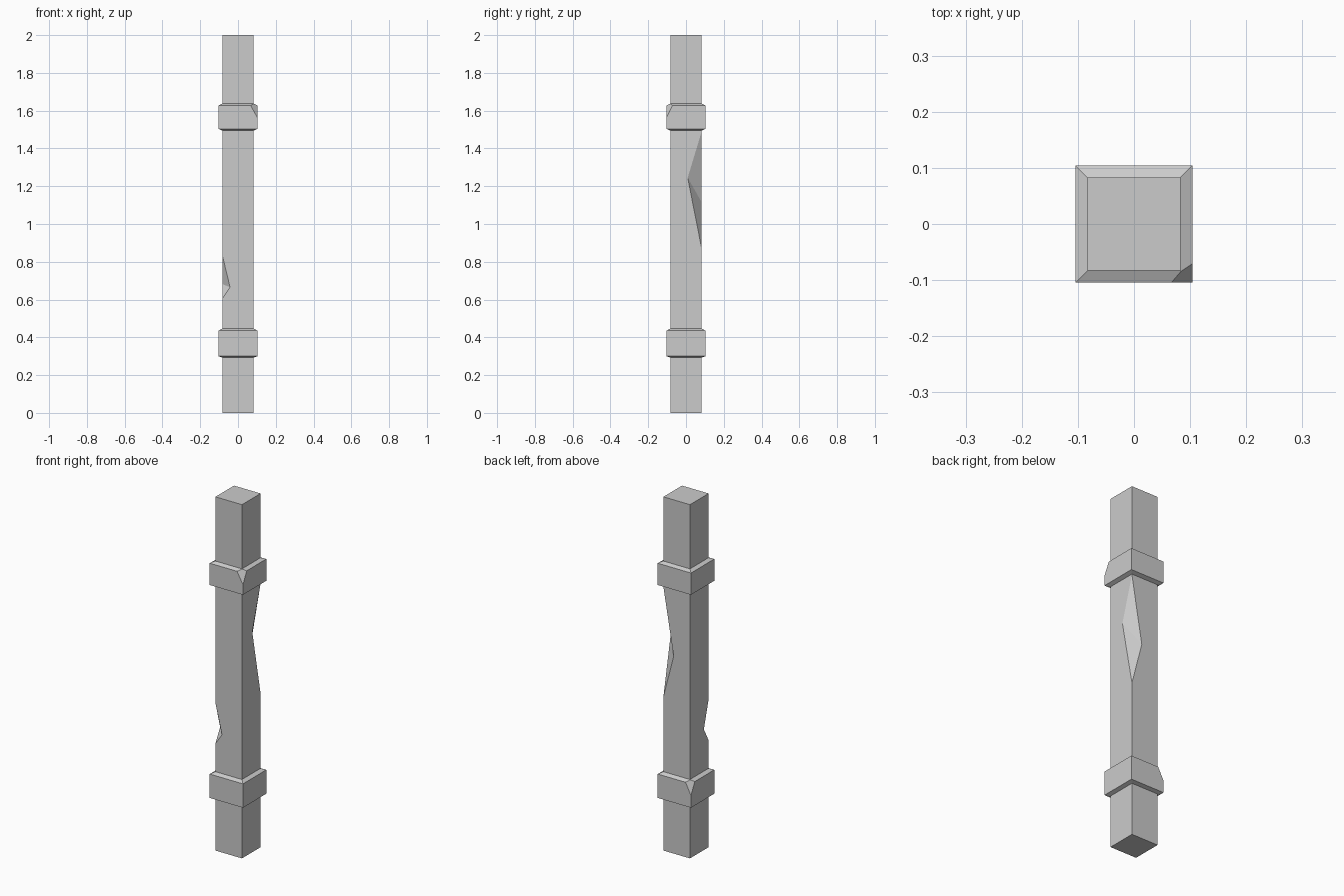
import bpy, bmesh
from mathutils import Vector

if "Cube" in bpy.data.objects:
    bpy.data.objects.remove(bpy.data.objects["Cube"])

P, B = 0.083, 0.104            # half widths of post and bands
CORNERS = [(-1, -1), (1, -1), (1, 1), (-1, 1)]


def finish(bm, name):
    bmesh.ops.recalc_face_normals(bm, faces=bm.faces)
    me = bpy.data.meshes.new(name)
    bm.to_mesh(me)
    bm.free()
    ob = bpy.data.objects.new(name, me)
    bpy.context.collection.objects.link(ob)


# Post: square shaft, some corner edges gouged.
# corner index -> gouge top z, bottom z, point on previous side, point on next side
GOUGES = {
    0: (0.835, 0.605, (-P, -0.041, 0.682), (-0.042, -P, 0.665)),
    2: (1.49, 0.87, (P, 0.009, 1.245), (0.019, P, 1.115)),
}
bm = bmesh.new()
edges = []                     # per corner: vertex chains seen from previous / next side
for i, (sx, sy) in enumerate(CORNERS):
    def at(z):
        return bm.verts.new((sx * P, sy * P, z))
    lo, hi = at(0), at(2)
    if i in GOUGES:
        zt, zb, p, n = GOUGES[i]
        t, b, p, n = at(zt), at(zb), bm.verts.new(p), bm.verts.new(n)
        bm.faces.new((t, p, n))
        bm.faces.new((b, n, p))
        edges.append(([lo, b, p, t, hi], [lo, b, n, t, hi]))
    else:
        edges.append(([lo, hi], [lo, hi]))
for i in range(4):
    bm.faces.new(edges[(i + 1) % 4][0] + edges[i][1][::-1])
bm.faces.new([e[0][0] for e in edges][::-1])
bm.faces.new([e[0][-1] for e in edges])
finish(bm, "post")


# Bands: bevelled collars, each with one chipped top corner
def band(name, z0, z1, z2, z3, sx, sy, cx, cy, cz):
    bm = bmesh.new()
    rings = [[bm.verts.new((x * r, y * r, z)) for x, y in CORNERS]
             for r, z in ((P, z0), (B, z1), (B, z2), (P, z3))]
    for a, b in zip(rings, rings[1:]):
        for i in range(4):
            j = (i + 1) % 4
            bm.faces.new((a[i], a[j], b[j], b[i]))
    bm.faces.new(rings[0][::-1])
    bm.faces.new(rings[-1])
    cut = bmesh.ops.bisect_plane(
        bm, geom=bm.verts[:] + bm.edges[:] + bm.faces[:], dist=1e-6,
        plane_co=(sx * B, sy * B, z2 - cz),
        plane_no=Vector((sx / cx, sy / cy, 1 / cz)).normalized(),
        clear_outer=True)
    rim = [g for g in cut["geom_cut"] if isinstance(g, bmesh.types.BMEdge)]
    bmesh.ops.holes_fill(bm, edges=rim, sides=0)
    finish(bm, name)


band("upper_band", 1.495, 1.504, 1.627, 1.637, 1, -1, 0.037, 0.033, 0.066)
band("lower_band", 0.293, 0.300, 0.435, 0.446, -1, 1, 0.034, 0.034, 0.066)
